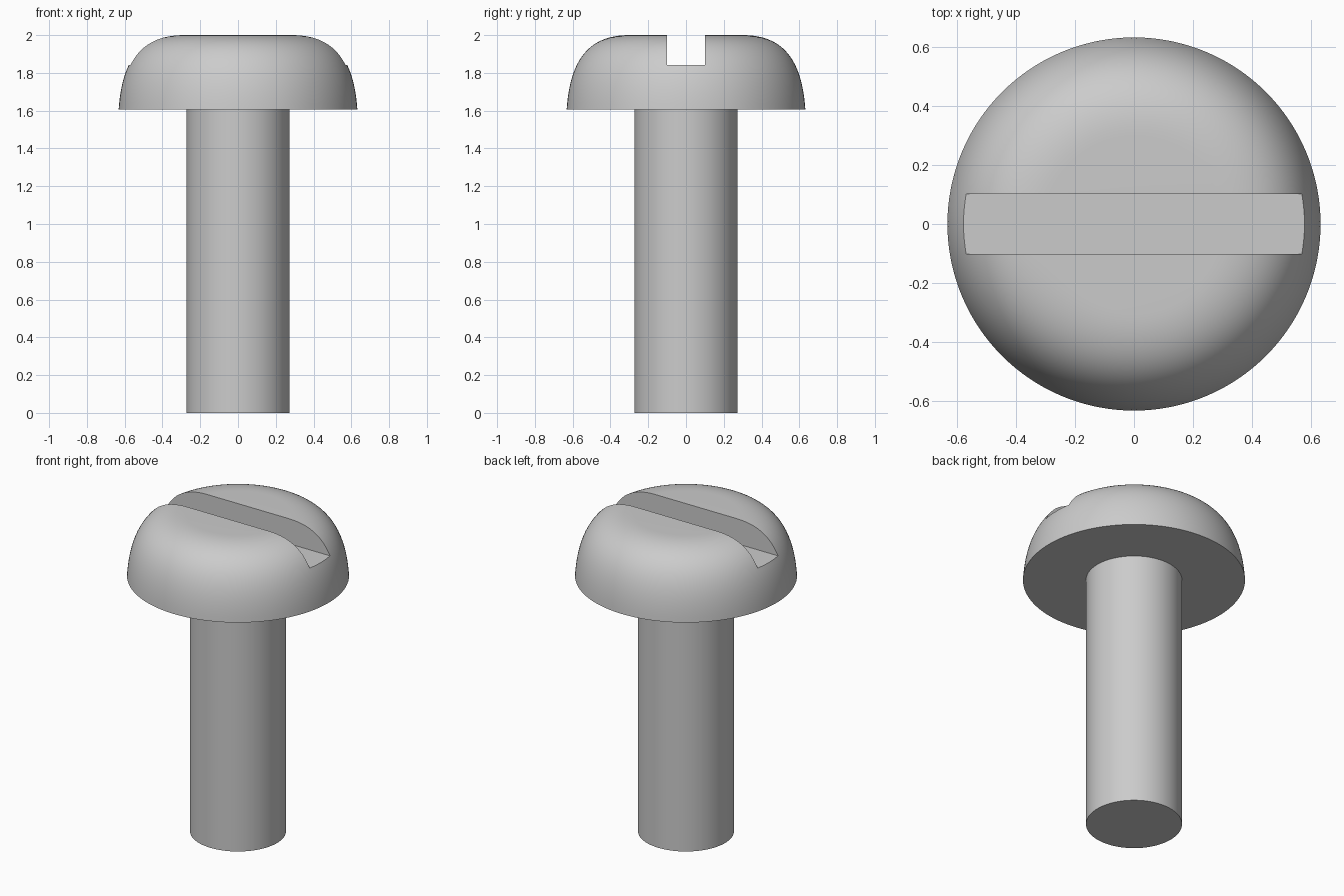
import bpy, bmesh, math
from mathutils import Vector
from mathutils.geometry import interpolate_bezier

if "Cube" in bpy.data.objects:
    bpy.data.objects.remove(bpy.data.objects["Cube"])

SEGMENTS = 128
HEAD_R, HEAD_Z = 0.632, 1.605
SHAFT_R = 0.273
SLOT_HALF, SLOT_Z = 0.101, 1.843

# Half profile: shaft, flat underside, domed head with a flat top
dome = interpolate_bezier(Vector((HEAD_R, 0, HEAD_Z)), Vector((0.615, 0, 1.85)),
                          Vector((0.53, 0, 2.0)), Vector((0.30, 0, 2.0)), 24)
profile = [Vector(p) for p in ((0, 0, 0), (SHAFT_R, 0, 0), (SHAFT_R, 0, HEAD_Z))]
profile += [Vector(p) for p in dome] + [Vector((0, 0, 2.0))]

# Lathe the profile around z
bm = bmesh.new()
verts = [bm.verts.new(p) for p in profile]
edges = [bm.edges.new(pair) for pair in zip(verts, verts[1:])]
bmesh.ops.spin(bm, geom=verts + edges, cent=(0, 0, 0), axis=(0, 0, 1),
               angle=math.tau, steps=SEGMENTS, use_merge=False)
bmesh.ops.remove_doubles(bm, verts=bm.verts, dist=1e-4)
bmesh.ops.dissolve_degenerate(bm, edges=bm.edges, dist=1e-5)
bmesh.ops.recalc_face_normals(bm, faces=bm.faces)
mesh = bpy.data.meshes.new("screw")
bm.to_mesh(mesh)
bm.free()
screw = bpy.data.objects.new("screw", mesh)
bpy.context.collection.objects.link(screw)

# Driver slot cut straight across the head along x
bpy.ops.mesh.primitive_cube_add(size=1, location=(0, 0, SLOT_Z + 0.25))
cutter = bpy.context.object
cutter.name = "slot_cutter"
cutter.scale = (2, 2 * SLOT_HALF, 0.5)
cutter.hide_render = True
cut = screw.modifiers.new("slot", 'BOOLEAN')
cut.operation, cut.solver, cut.object = 'DIFFERENCE', 'EXACT', cutter

# Apply the cut and smooth the round surfaces
bpy.ops.object.select_all(action='DESELECT')
screw.select_set(True)
bpy.context.view_layer.objects.active = screw
bpy.ops.object.modifier_apply(modifier=cut.name)
bpy.data.objects.remove(cutter)
bpy.ops.object.shade_smooth_by_angle(angle=math.radians(30))
